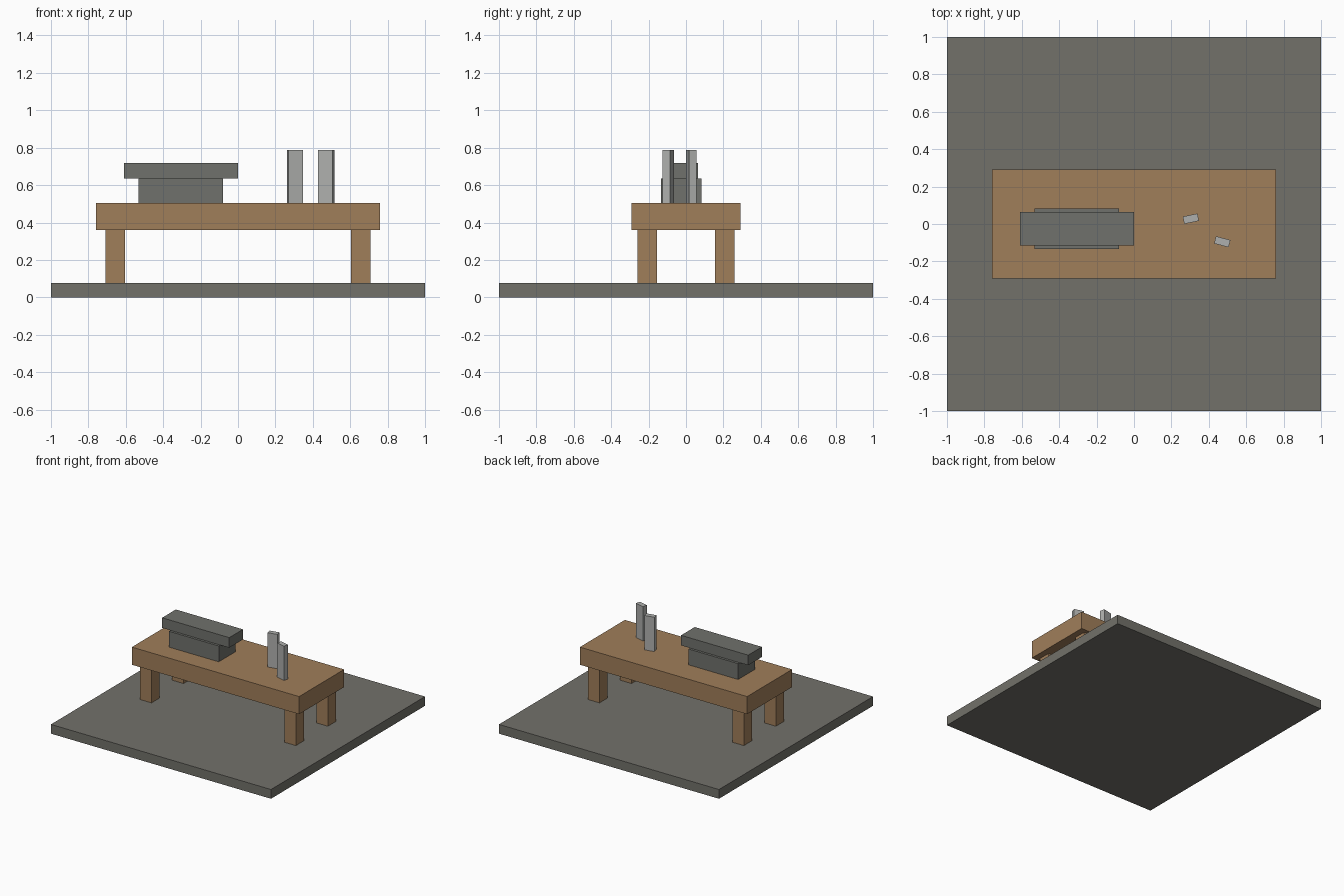
import bpy
import math

if "Cube" in bpy.data.objects:
    bpy.data.objects.remove(bpy.data.objects["Cube"])


def material(name, rgb):
    # sRGB bytes to linear
    m = bpy.data.materials.new(name)
    lin = [((c / 255 + 0.055) / 1.055) ** 2.4 for c in rgb]
    m.diffuse_color = (*lin, 1)
    m.use_nodes = True
    m.node_tree.nodes["Principled BSDF"].inputs["Base Color"].default_value = m.diffuse_color
    return m


stone = material("stone_grey", (114, 113, 106))
wood = material("warm_wood", (160, 126, 90))
iron = material("dark_iron", (112, 113, 108))
steel = material("pale_steel", (174, 175, 173))


def box(name, center, size, z0, z1, mat, angle=0.0):
    bpy.ops.mesh.primitive_cube_add(
        size=1, location=(center[0], center[1], (z0 + z1) / 2), rotation=(0, 0, angle))
    ob = bpy.context.object
    ob.name = name
    ob.scale = (size[0], size[1], z1 - z0)
    ob.data.materials.append(mat)
    return ob


# Ground slab
box("floor_slab", (0, 0), (2, 2), 0, 0.076, stone)

# Workbench: thick top and four square legs
box("bench_top", (0, 0), (1.52, 0.584), 0.36, 0.505, wood)
for sx, side in ((-1, "left"), (1, "right")):
    for sy, end in ((-1, "front"), (1, "back")):
        box(f"bench_leg_{end}_{side}", (sx * 0.656, sy * 0.208),
            (0.104, 0.104), 0.076, 0.36, wood)

# Anvil: wide body under a longer, narrower head
box("anvil_body", (-0.307, -0.025), (0.452, 0.218), 0.505, 0.635, iron)
box("anvil_head", (-0.305, -0.025), (0.61, 0.178), 0.635, 0.718, iron)

# Two upright metal bars, turned slightly
box("metal_bar_back", (0.304, 0.028), (0.08, 0.04), 0.505, 0.787, steel, math.radians(12))
box("metal_bar_front", (0.472, -0.095), (0.08, 0.04), 0.505, 0.787, steel, math.radians(-15))
